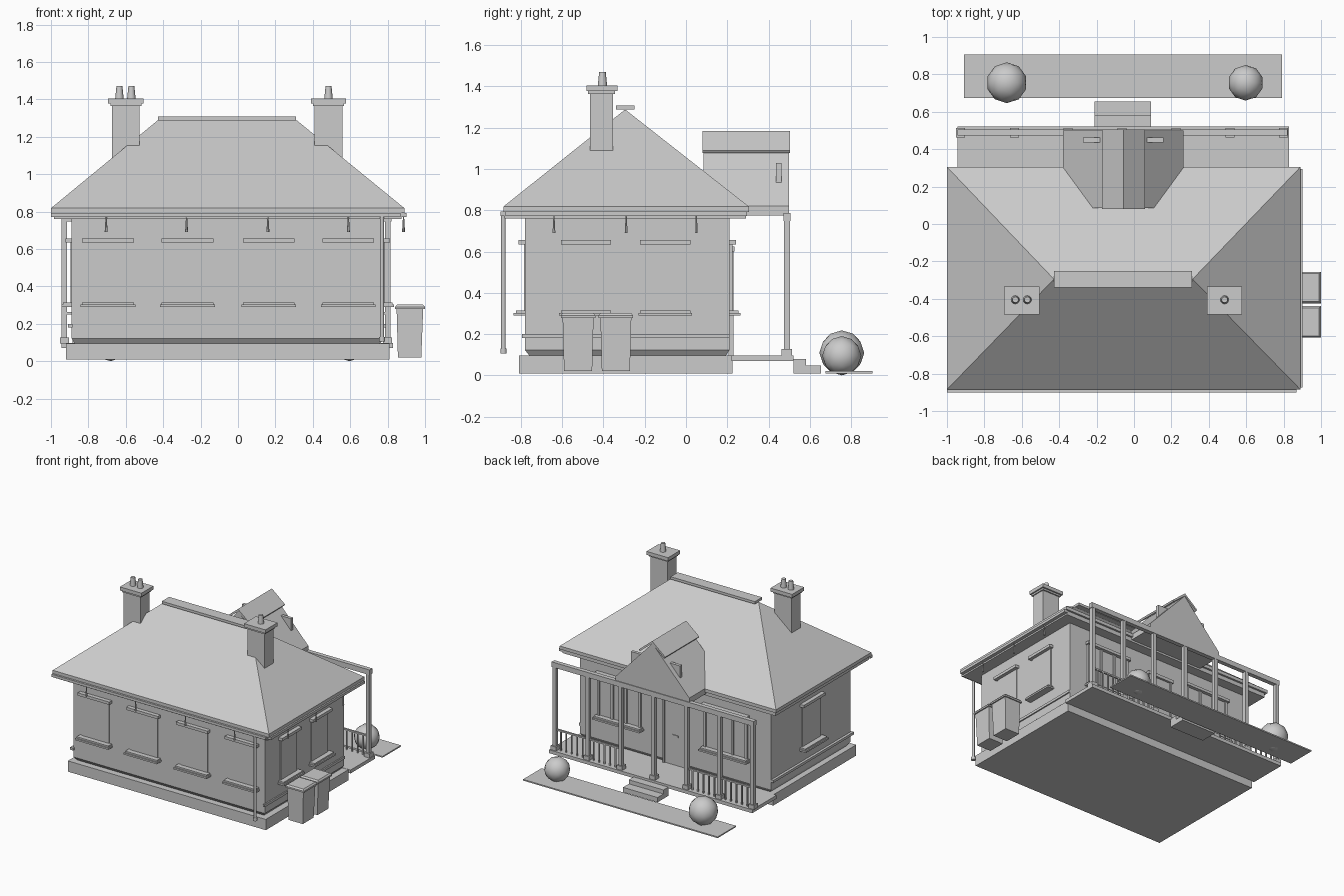
import bpy, bmesh, math
from mathutils import Vector

stone = bpy.data.materials.new("pale_grey")
stone.diffuse_color = (0.6, 0.6, 0.6, 1)


def finish(name, bm):
    bmesh.ops.recalc_face_normals(bm, faces=bm.faces)
    me = bpy.data.meshes.new(name)
    bm.to_mesh(me)
    bm.free()
    me.materials.append(stone)
    ob = bpy.data.objects.new(name, me)
    bpy.context.collection.objects.link(ob)
    return ob


def loft(name, rings):
    """Closed solid through rings of equal point count."""
    bm = bmesh.new()
    loops = [[bm.verts.new(p) for p in r] for r in rings]
    n = len(loops[0])
    for a, b in zip(loops, loops[1:]):
        for i in range(n):
            j = (i + 1) % n
            bm.faces.new((a[i], a[j], b[j], b[i]))
    bm.faces.new(loops[0])
    bm.faces.new(loops[-1])
    return finish(name, bm)


def rect(x0, x1, y0, y1, z):
    return [(x0, y0, z), (x1, y0, z), (x1, y1, z), (x0, y1, z)]


def box(name, x0, x1, y0, y1, z0, z1):
    return loft(name, [rect(x0, x1, y0, y1, z0), rect(x0, x1, y0, y1, z1)])


def tube(name, x, y, z0, z1, r0, r1, n=10):
    def ring(r, z):
        return [(x + r * math.cos(2 * math.pi * i / n), y + r * math.sin(2 * math.pi * i / n), z) for i in range(n)]
    ob = loft(name, [ring(r0, z0), ring(r1, z1)])
    if n > 6:
        for p in ob.data.polygons:
            p.use_smooth = len(p.vertices) == 4
    return ob


# House body
box("foundation", -0.92, 0.81, -0.81, 0.225, 0.01, 0.095)
loft("walls", [rect(-0.87, 0.755, -0.755, 0.19, 0.09),
               rect(-0.89, 0.78, -0.78, 0.21, 0.122),
               rect(-0.89, 0.78, -0.78, 0.21, 0.78)])
box("side_band", 0.775, 0.79, -0.795, 0.21, 0.18, 0.2)
box("side_band", -0.91, -0.885, -0.795, 0.21, 0.18, 0.2)

# Hipped roof, eaves and gutters
box("soffit", -0.985, 0.875, -0.88, 0.29, 0.76, 0.797)
loft("roof", [rect(-1, 0.89, -0.885, 0.305, 0.792),
              rect(-1, 0.89, -0.885, 0.305, 0.818),
              rect(-0.43, 0.315, -0.297, -0.293, 1.287)])
box("ridge_cap", -0.427, 0.31, -0.34, -0.25, 1.288, 1.308)
box("front_gutter", -1, 0.87, -0.9, -0.875, 0.772, 0.793)
box("side_gutter", 0.875, 0.902, -0.875, 0.295, 0.772, 0.793)
for x in (-0.705, -0.275, 0.16, 0.59):
    tube("eave_drop", x, -0.885, 0.69, 0.775, 0.008, 0.003, 6)
for y in (-0.64, -0.29, 0.05):
    tube("eave_drop", 0.885, y, 0.69, 0.775, 0.008, 0.003, 6)

# Rain pipe
tube("drain_pipe", 0.77, -0.885, 0.11, 0.775, 0.011, 0.011)
tube("drain_collar", 0.77, -0.885, 0.105, 0.13, 0.016, 0.016)

# Chimneys
for cx, pots in ((-0.6, (-0.634, -0.57)), (0.484, (0.484,))):
    box("chimney", cx - 0.074, cx + 0.074, -0.465, -0.355, 1.075, 1.367)
    box("chimney_collar", cx - 0.083, cx + 0.083, -0.475, -0.345, 1.364, 1.382)
    box("chimney_cap", cx - 0.094, cx + 0.094, -0.483, -0.333, 1.377, 1.405)
    for px in pots:
        tube("chimney_pot", px, -0.405, 1.4, 1.47, 0.023, 0.016, 12)

# Windows: local u runs along the wall, d points outward
WALLS = {"front": ((1, 0), (0, -1), -0.78), "back": ((1, 0), (0, 1), 0.21),
         "right": ((0, 1), (1, 0), 0.78), "left": ((0, 1), (-1, 0), -0.89)}


def wall_box(name, wall, u0, u1, z0, z1, depth):
    (ux, uy), (dx, dy), pos = WALLS[wall]
    a = Vector((ux, uy)) * u0 + Vector((abs(dx), abs(dy))) * pos - Vector((dx, dy)) * 0.005
    b = Vector((ux, uy)) * u1 + Vector((abs(dx), abs(dy))) * pos + Vector((dx, dy)) * depth
    box(name, min(a.x, b.x), max(a.x, b.x), min(a.y, b.y), max(a.y, b.y), z0, z1)


def window(wall, c, half, lights=1):
    wall_box("window_lintel", wall, c - half, c + half, 0.635, 0.657, 0.032)
    wall_box("window_sill", wall, c - half - 0.008, c + half + 0.008, 0.29, 0.303, 0.055)
    wall_box("window_sill_top", wall, c - half, c + half, 0.303, 0.315, 0.045)
    w = half - 0.02
    wall_box("window_panel", wall, c - w, c + w, 0.315, 0.635, 0.006)
    if lights > 1:
        for i in range(lights + 1):
            u = c - w + 2 * w * i / lights
            wall_box("window_bar", wall, u - 0.01, u + 0.01, 0.315, 0.635, 0.016)


for c in (-0.695, -0.27, 0.165, 0.59):
    window("front", c, 0.138)
for c in (-0.485, -0.1):
    window("right", c, 0.122)
window("left", -0.29, 0.135)
for c in (-0.5, 0.43):
    window("back", c, 0.2, 3)

# Back door
wall_box("door", "back", -0.15, 0.03, 0.095, 0.6, 0.008)
for u in (-0.165, 0.03):
    wall_box("door_jamb", "back", u, u + 0.015, 0.095, 0.6, 0.02)
wall_box("door_lintel", "back", -0.175, 0.055, 0.6, 0.625, 0.025)
wall_box("letter_slot", "back", -0.085, -0.035, 0.32, 0.335, 0.014)

# Porch gable with a separate ridge cover
GX = -0.057
loft("porch_gable", [[(GX - 0.322, y, 0.775), (GX + 0.322, y, 0.775), (GX + 0.322, y, 0.82),
                      (GX, y, 1.165), (GX - 0.322, y, 0.82)] for y in (0.5, 0.085)])
loft("gable_ridge_cover", [[(GX - 0.115, y, 1.09), (GX, y, 1.185), (GX + 0.115, y, 1.09),
                            (GX + 0.107, y, 1.078), (GX, y, 1.165), (GX - 0.107, y, 1.078)]
                           for y in (0.505, 0.08)])
for s in (-1, 1):
    x = GX + s * 0.17
    box("gable_fin", x - 0.045, x + 0.045, 0.437, 0.462, 0.93, 1.03)

# Porch floor, steps, posts and railing
box("porch_floor", -0.945, 0.83, 0.22, 0.522, 0.07, 0.097)
box("step_upper", -0.21, 0.092, 0.52, 0.582, 0.01, 0.08)
box("step_lower", -0.21, 0.092, 0.582, 0.655, 0.01, 0.048)
box("porch_beam", -0.945, 0.82, 0.472, 0.506, 0.748, 0.788)
posts = [0.8 - 0.288 * i for i in range(7)]
for x in posts:
    box("porch_post", x - 0.015, x + 0.015, 0.474, 0.504, 0.095, 0.75)
    box("post_base", x - 0.024, x + 0.024, 0.463, 0.513, 0.095, 0.128)
for i in (0, 1, 4, 5):
    a, b = posts[i + 1], posts[i]
    box("porch_rail", a, b, 0.482, 0.496, 0.25, 0.262)
    for k in range(1, 6):
        x = a + (b - a) * k / 6
        box("baluster", x - 0.005, x + 0.005, 0.484, 0.494, 0.095, 0.252)

# Garden strip and round bushes
box("garden_path", -0.91, 0.79, 0.675, 0.905, 0.01, 0.02)
for x, r in ((-0.68, 0.109), (0.597, 0.095)):
    bm = bmesh.new()
    bmesh.ops.create_icosphere(bm, subdivisions=2, radius=r)
    bmesh.ops.translate(bm, verts=bm.verts, vec=(x, 0.755, r))
    bush = finish("bush", bm)
    bush.data.shade_smooth()

# Bins beside the house
for y in (-0.523, -0.34):
    loft("bin", [rect(0.855, 0.98, y - 0.068, y + 0.068, 0.02),
                 rect(0.848, 0.99, y - 0.075, y + 0.075, 0.28)])
    loft("bin_lid", [rect(0.84, 1.0, y - 0.084, y + 0.084, 0.278),
                     rect(0.84, 1.0, y - 0.084, y + 0.084, 0.29),
                     rect(0.85, 0.99, y - 0.075, y + 0.075, 0.302)])
